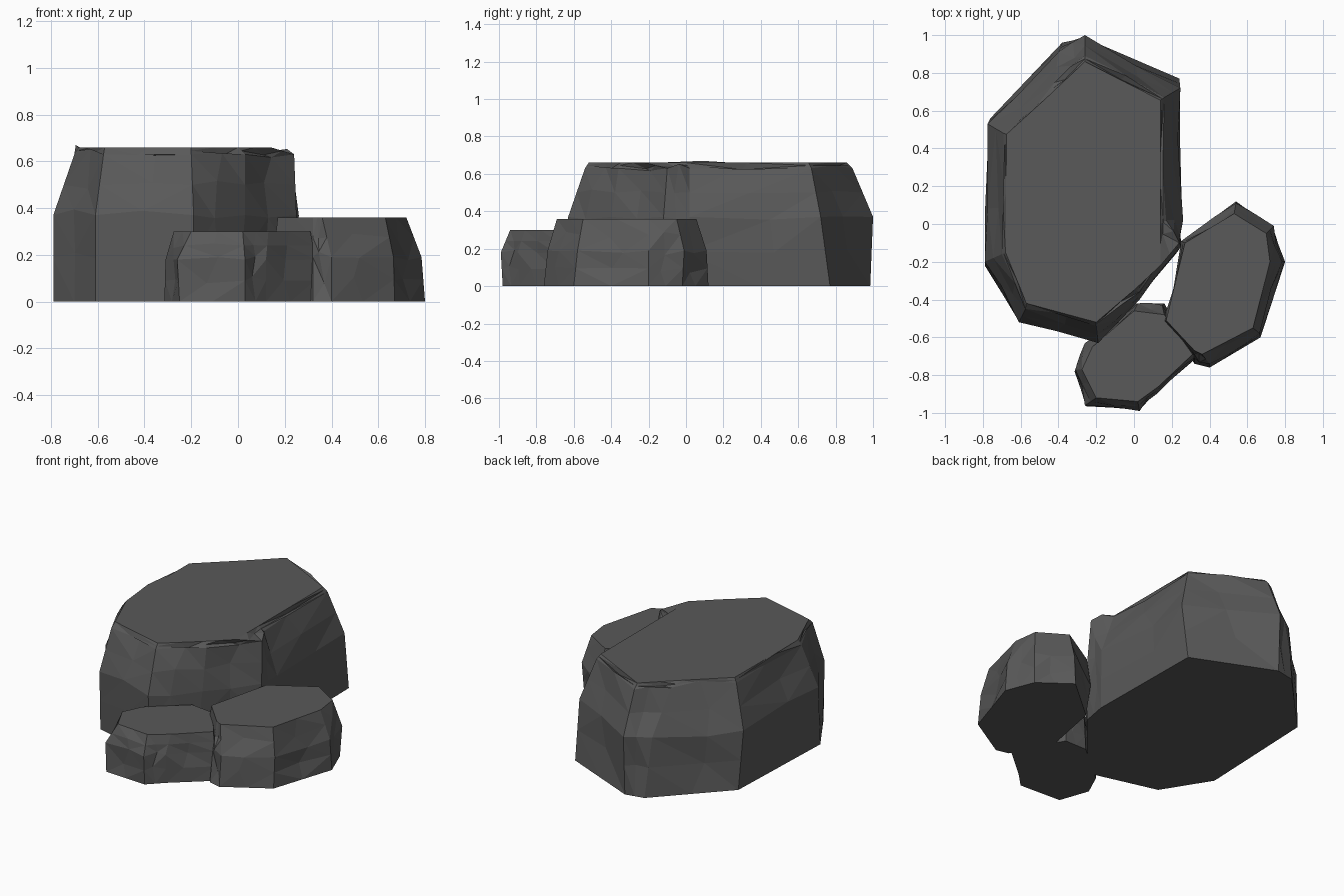
import bpy, bmesh, random
from mathutils import Vector

random.seed(7)
stone = bpy.data.materials.new("dark_stone")
stone.diffuse_color = (0.1, 0.1, 0.1, 1)


def chipped_rock(name, levels, chip):
    """Loft outlines [(z, points), ...] with chipped facets between the corners."""
    rings = []
    for i, (z, pts) in enumerate(levels):
        here = [Vector((x, y, z)) for x, y in pts]
        rings.append(here)
        if i + 1 < len(levels):
            z2, nxt = levels[i + 1]
            rings.append([(a + Vector((x, y, z2))) / 2 for a, (x, y) in zip(here, nxt)])
    bm = bmesh.new()
    loops = []
    for k, ring in enumerate(rings):
        loop = []
        centre = sum(ring, Vector()) / len(ring)
        inner = 0 < k < len(rings) - 1
        for j, p in enumerate(ring):
            q = ring[(j + 1) % len(ring)]
            t = random.uniform(0.35, 0.65) if inner else 0.5
            m = p.lerp(q, t)
            if inner:
                out = (m - centre)
                out.z = 0
                m += out.normalized() * random.uniform(-chip, chip * 0.5)
                m.z += random.uniform(-chip, chip)
            loop += [bm.verts.new(p), bm.verts.new(m)]
        loops.append(loop)
    n = len(loops[0])
    sides = []
    for a, b in zip(loops, loops[1:]):
        for j in range(n):
            k = (j + 1) % n
            sides.append(bm.faces.new((a[j], a[k], b[k], b[j])))
    bm.faces.new(loops[-1])
    bm.faces.new(loops[0][::-1])
    bmesh.ops.triangulate(bm, faces=sides)
    bmesh.ops.recalc_face_normals(bm, faces=bm.faces)
    me = bpy.data.meshes.new(name)
    bm.to_mesh(me)
    bm.free()
    me.materials.append(stone)
    ob = bpy.data.objects.new(name, me)
    bpy.context.collection.objects.link(ob)
    return ob


# Tall rock: base, widest waist, flat top (counter-clockwise outlines)
chipped_rock("tall_rock", [
    (0.0, [(-0.26, 0.985), (0.24, 0.77), (0.25, 0.0), (0.22, -0.16), (0.0, -0.42),
           (-0.19, -0.62), (-0.61, -0.51), (-0.79, -0.22), (-0.76, 0.56), (-0.38, 0.96)]),
    (0.37, [(-0.26, 1.0), (0.245, 0.72), (0.26, 0.02), (0.25, -0.12), (0.03, -0.40),
            (-0.19, -0.63), (-0.61, -0.52), (-0.79, -0.20), (-0.775, 0.53), (-0.40, 0.91)]),
    (0.63, [(-0.26, 0.89), (0.16, 0.67), (0.17, 0.02), (0.24, -0.10), (0.03, -0.36),
            (-0.20, -0.54), (-0.575, -0.45), (-0.70, -0.16), (-0.69, 0.48), (-0.42, 0.75)]),
    (0.66, [(-0.26, 0.86), (0.14, 0.655), (0.14, 0.0), (0.14, -0.22), (0.0, -0.35),
            (-0.20, -0.52), (-0.57, -0.42), (-0.68, -0.15), (-0.675, 0.475), (-0.45, 0.68)]),
], 0.025)

# Middle rock on the right
chipped_rock("middle_rock", [
    (0.0, [(0.54, 0.12), (0.73, -0.02), (0.80, -0.20), (0.67, -0.60), (0.40, -0.76),
           (0.32, -0.74), (0.18, -0.53), (0.26, -0.12)]),
    (0.19, [(0.54, 0.11), (0.74, -0.01), (0.785, -0.20), (0.665, -0.58), (0.40, -0.74),
            (0.32, -0.71), (0.15, -0.52), (0.25, -0.09)]),
    (0.36, [(0.53, 0.055), (0.70, -0.05), (0.72, -0.20), (0.63, -0.55), (0.36, -0.69),
            (0.32, -0.67), (0.17, -0.51), (0.27, -0.10)]),
], 0.025)

# Low rock at the front
chipped_rock("low_rock", [
    (0.0, [(0.01, -0.42), (0.16, -0.42), (0.33, -0.71), (0.12, -0.89), (0.03, -0.98),
           (-0.25, -0.965), (-0.315, -0.78), (-0.25, -0.64)]),
    (0.18, [(0.02, -0.42), (0.15, -0.43), (0.33, -0.70), (0.12, -0.90), (0.03, -0.99),
            (-0.26, -0.96), (-0.31, -0.77), (-0.26, -0.63)]),
    (0.30, [(0.0, -0.46), (0.16, -0.48), (0.31, -0.69), (0.13, -0.86), (0.02, -0.94),
            (-0.20, -0.92), (-0.275, -0.77), (-0.22, -0.65)]),
], 0.022)
